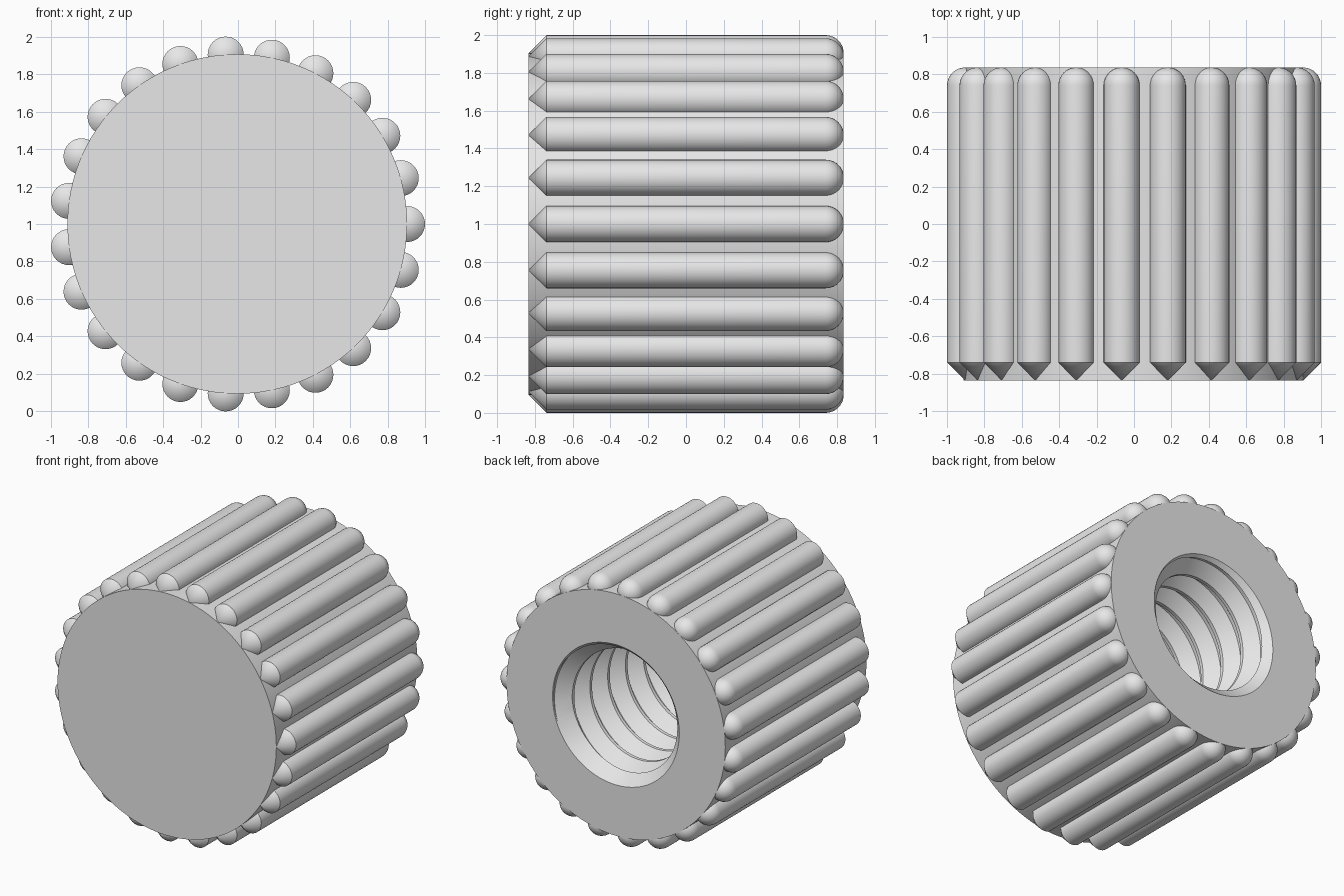
import bpy, bmesh
from math import sin, cos, pi, tau, radians

cube = bpy.data.objects.get("Cube")
if cube:
    bpy.data.objects.remove(cube, do_unlink=True)

HALF = 0.835        # half length along y
BODY_R = 0.906
RIB_R = 0.096
RIBS = 23
FLOOR = -0.6        # bottom of the threaded hole
MINOR, MAJOR, PITCH = 0.43, 0.52, 0.21
CENTRE = (-0.004, 0, 1)

grey = bpy.data.materials.new("light grey")
grey.use_nodes = True
grey.diffuse_color = (0.8, 0.8, 0.8, 1)
grey.node_tree.nodes["Principled BSDF"].inputs["Base Color"].default_value = (0.8, 0.8, 0.8, 1)


def add_object(name, mesh):
    ob = bpy.data.objects.new(name, mesh)
    ob.location = CENTRE
    bpy.context.collection.objects.link(ob)
    return ob


def grid_mesh(name, columns):
    """Skin a list of point columns, weld it and close any open ends."""
    bm = bmesh.new()
    cols = [[bm.verts.new(p) for p in col] for col in columns]
    for a, b in zip(cols, cols[1:]):
        for i in range(len(a) - 1):
            bm.faces.new((a[i], a[i + 1], b[i + 1], b[i]))
    bmesh.ops.remove_doubles(bm, verts=bm.verts[:], dist=1e-5)
    rims = [e for e in bm.edges if e.is_boundary]
    if rims:
        bmesh.ops.holes_fill(bm, edges=rims, sides=0)
    bmesh.ops.recalc_face_normals(bm, faces=bm.faces[:])
    mesh = bpy.data.meshes.new(name)
    bm.to_mesh(mesh)
    bm.free()
    mesh.materials.append(grey)
    return mesh


def ring_point(r, a, y):
    return (r * sin(a), y, r * cos(a))


def lathe(name, profile, segments):
    """Revolve (radius, y) points about the y axis."""
    return grid_mesh(name, [[ring_point(r, tau * i / segments, y) for r, y in profile]
                            for i in range(segments + 1)])


def smooth(ob):
    bpy.ops.object.select_all(action='DESELECT')
    ob.select_set(True)
    bpy.context.view_layer.objects.active = ob
    bpy.ops.object.shade_smooth_by_angle(angle=radians(30))


# Solid round body
body = add_object("knob_body", lathe("knob_body", [(BODY_R, -HALF), (BODY_R, HALF)], 128))

# Helical thread cutter, flattened to plain rings at both ends
tooth = [(0, MINOR), (0.12, MINOR), (0.5, MAJOR), (0.62, MAJOR)]
TOP = HALF + 0.1
turns = int((TOP - FLOOR) / PITCH) + 5
columns = []
for i in range(97):
    turn = i / 96
    col = []
    for k in range(turns):
        for phase, r in tooth:
            y = FLOOR + PITCH * (k - 2 + phase + turn)
            if y <= FLOOR or y >= TOP:
                y, r = min(max(y, FLOOR), TOP), MINOR
            col.append(ring_point(r, tau * (i % 96) / 96, y))
    columns.append(col)
thread = add_object("thread_cutter", grid_mesh("thread_cutter", columns))

# Countersink at the mouth of the hole
sink = add_object("countersink_cutter", lathe(
    "countersink_cutter", [(0.4, HALF - 0.125), (0.575, HALF + 0.05)], 96))

# Cut the hole
for cutter in (thread, sink):
    cutter.hide_render = True
    mod = body.modifiers.new("cut", 'BOOLEAN')
    mod.operation, mod.solver, mod.object = 'DIFFERENCE', 'EXACT', cutter
    bpy.ops.object.select_all(action='DESELECT')
    body.select_set(True)
    bpy.context.view_layer.objects.active = body
    bpy.ops.object.modifier_apply(modifier=mod.name)
    bpy.data.objects.remove(cutter, do_unlink=True)
smooth(body)

# Grip rib: pointed front, straight shaft, rounded back
dome = [(RIB_R * cos(pi / 2 * i / 8), HALF - RIB_R + RIB_R * sin(pi / 2 * i / 8)) for i in range(9)]
rib_mesh = lathe("grip_rib", [(0, -HALF), (RIB_R, RIB_R - HALF)] + dome, 32)
for i in range(RIBS):
    a = tau * i / RIBS
    rib = add_object("grip_rib_%d" % (i + 1), rib_mesh)
    rib.location.x += BODY_R * cos(a)
    rib.location.z += BODY_R * sin(a)
    if i == 0:
        smooth(rib)
